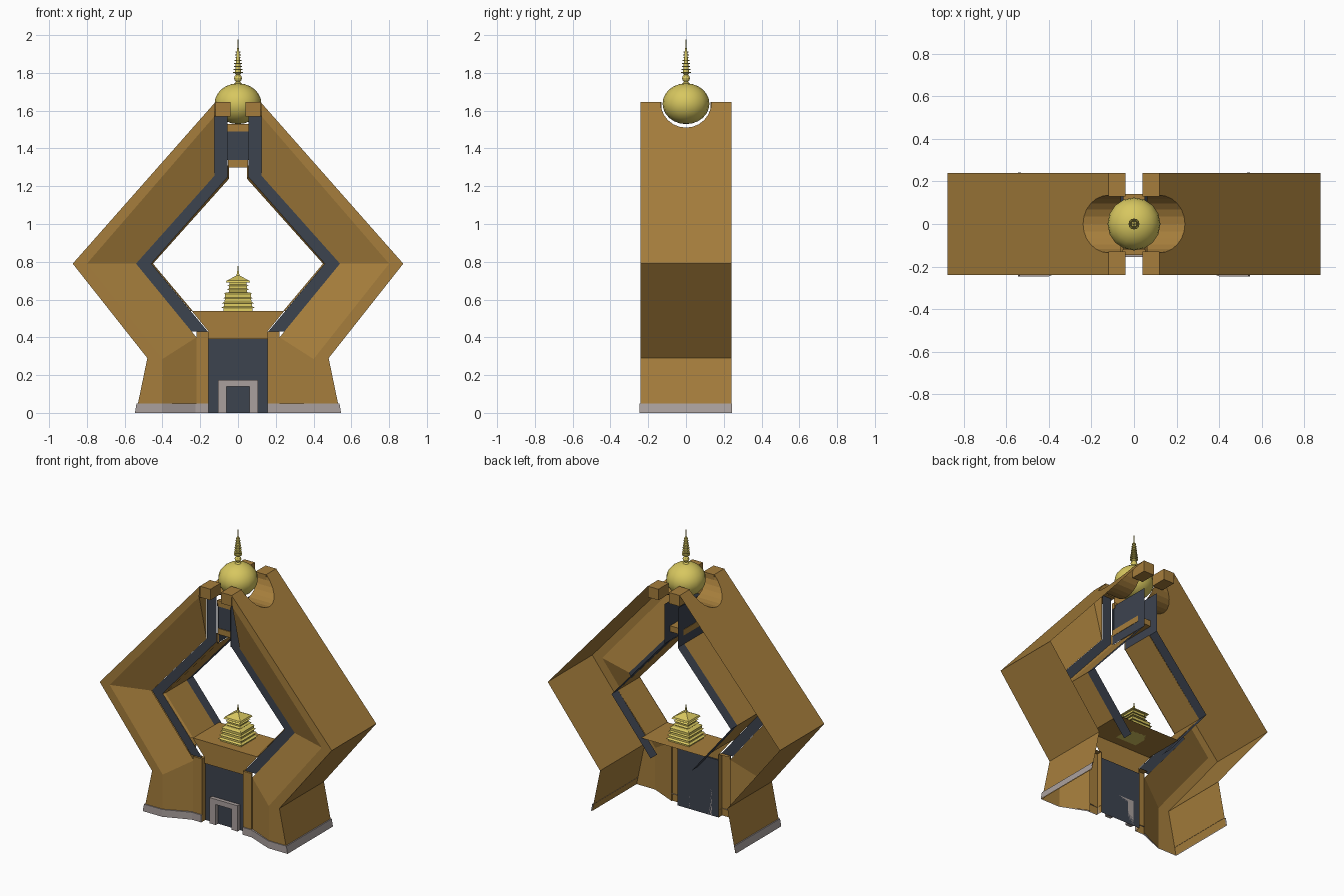
import bpy, bmesh, math

if "Cube" in bpy.data.objects:
    bpy.data.objects.remove(bpy.data.objects["Cube"])


def material(name, r, g, b):
    m = bpy.data.materials.new(name)
    m.diffuse_color = (r, g, b, 1)
    m.use_nodes = True
    m.node_tree.nodes["Principled BSDF"].inputs["Base Color"].default_value = m.diffuse_color
    return m


BROWN = material("bronze_brown", .38, .208, .045)
SLATE = material("slate_blue", .046, .056, .078)
STONE = material("pale_stone", .40, .35, .34)
GOLD = material("pale_gold", .68, .57, .115)


def finish(name, bm, mat):
    me = bpy.data.meshes.new(name)
    bmesh.ops.remove_doubles(bm, verts=bm.verts, dist=.0005)
    bm.to_mesh(me)
    bm.free()
    me.materials.append(mat)
    ob = bpy.data.objects.new(name, me)
    bpy.context.collection.objects.link(ob)
    return ob


def faces(name, polys, mat, mirror=True):
    """Flat sheet polygons, mirrored to the left half when asked."""
    bm = bmesh.new()
    for p in polys:
        bm.faces.new([bm.verts.new(v) for v in p])
        if mirror:
            bm.faces.new([bm.verts.new((-x, y, z)) for x, y, z in reversed(p)])
    return finish(name, bm, mat)


def strip(name, a, b, mat):
    """Quads between two 3D paths of equal length."""
    return faces(name, [(a[i], a[i + 1], b[i + 1], b[i]) for i in range(len(a) - 1)], mat)


def at(path, y):
    return [(x, y, z) for x, z in path]


def box(name, x, y, z, mat, mirror=False):
    bm = bmesh.new()
    for s in ((1, -1) if mirror else (1,)):
        r = bmesh.ops.create_cube(bm, size=1)
        for v in r["verts"]:
            v.co = (s * (x[0] + (v.co.x + .5) * (x[1] - x[0])),
                    y[0] + (v.co.y + .5) * (y[1] - y[0]),
                    z[0] + (v.co.z + .5) * (z[1] - z[0]))
    bmesh.ops.recalc_face_normals(bm, faces=bm.faces)
    return finish(name, bm, mat)


def lathe(name, prof, n, mat, turn=0, grow=1):
    """Turned solid from (radius, height) points."""
    bm = bmesh.new()
    rings = [[bm.verts.new((r * grow * math.cos(turn + 2 * math.pi * k / n),
                            r * grow * math.sin(turn + 2 * math.pi * k / n), z))
              for k in range(n)] for r, z in prof]
    for lo, hi in zip(rings, rings[1:]):
        for k in range(n):
            bm.faces.new((lo[k], lo[(k + 1) % n], hi[(k + 1) % n], hi[k]))
    return finish(name, bm, mat)


# Outer side walls, open towards the back, upper part notched for the globe
D = .24
outer = [(.54, 0), (.48, .29), (.875, .79)]
strip("outer_lower_wall", at(outer, -D), at(outer, D), BROWN)


def slope_x(z):
    return .12 + (1.645 - z) * .755 / .855


arc = [(.135 * math.cos(math.pi * k / 12), 1.645 - .135 * math.sin(math.pi * k / 12))
       for k in range(13)]
edge = [(slope_x(z), y, z) for y, z in arc]
faces("outer_upper_wall",
      [[(.875, -D, .79), (.875, D, .79), (.12, D, 1.645)] + edge + [(.12, -D, 1.645)]], BROWN)
strip("globe_cradle", edge, [(.06, y, z) for y, z in arc], BROWN)

# Front facade: outer flat rim, then facets sloping inwards
rim = outer + [(.12, 1.645)]
crease = [(.4, 0), (.4, .285), (.8, .79), (.125, 1.57)]
inner = [(.22, 0), (.22, .40), (.54, .79), (.125, 1.255), (.125, 1.57)]
strip("front_rim", at(rim, -D), at(crease, -D), BROWN)
strip("front_sloping_facets", at(crease + crease[-1:], -D), at(inner, -.16), BROWN)

# Slate band around the opening
strip("slate_band",
      at([(.245, .43), (.54, .79), (.125, 1.255), (.125, 1.57)], -.155),
      at([(.16, .43), (.46, .79), (.055, 1.25), (.055, 1.57)], -.155), SLATE)

# Reveal through the opening, with slate rear edge
lip = [(.25, .54), (.46, .79), (.055, 1.25), (.055, 1.31)]
reveal = [(.24, .54), (.45, .79), (.047, 1.24), (.047, 1.31)]
strip("reveal_lip", at(lip, -.155), at(reveal, -.14), BROWN)
strip("reveal", at(reveal[:3], -.14), at(reveal[:3], .09), BROWN)
rear = [(.155, .43), (.45, .79), (.05, 1.24), (.05, 1.51)]
strip("reveal_rear_edge", at(rear, .09), at(rear, .16), SLATE)
upper = [(.05, 1.24), (.05, 1.51)]
strip("upper_reveal", at(upper, -.15), at(upper, .09), SLATE)

# Top blocks and lintel
box("top_front_block", (.04, .12), (-D, -.13), (1.57, 1.645), BROWN, True)
box("top_back_block", (.04, .12), (.13, D), (1.57, 1.645), BROWN, True)
box("lintel_panel", (-.055, .055), (-.14, -.132), (1.34, 1.49), SLATE)
box("lintel_ledge", (-.052, .052), (-.145, .1), (1.30, 1.34), BROWN)
box("lintel_cap", (-.055, .055), (-.145, -.12), (1.49, 1.53), BROWN)

# Pilasters, entrance and stone plinth
pil = [(.22, -.16), (.22, -.168), (.155, -.168), (.155, -.13)]
strip("pilaster", [(x, y, 0) for x, y in pil], [(x, y, .43) for x, y in pil], BROWN)
faces("pilaster_top", [[(x, y, .43) for x, y in [(.22, -.168), (.155, -.168), (.155, -.13), (.22, -.13)]]],
      BROWN)
faces("entrance_panel", [[(-.155, -.13, 0), (.155, -.13, 0), (.155, -.13, .39), (-.155, -.13, .39)]],
      SLATE, False)
box("door_jamb", (.06, .105), (-.155, -.13), (0, .175), STONE, True)
box("door_head", (-.06, .06), (-.155, -.13), (.14, .175), STONE)
plan = [(.155, -.13), (.155, -.175), (.225, -.175), (.4, -.246), (.546, -.246), (.546, .243)]
top = plan[:4] + [(.537, -.246), (.537, .243)]
back = [(.156, -.13), (.156, -.166), (.22, -.16), (.4, -.24), (.528, -.24), (.528, .24)]
strip("plinth", [(x, y, 0) for x, y in plan], [(x, y, .05) for x, y in top], STONE)
strip("plinth_top", [(x, y, .05) for x, y in top], [(x, y, .05) for x, y in back], STONE)

# Platform over the entrance
faces("platform_front", [[(-.155, -.14, .39), (.155, -.14, .39), (.155, -.14, .43),
                          (.245, -.14, .54), (-.245, -.14, .54), (-.155, -.14, .43)]], BROWN, False)
faces("platform_top", [[(-.24, -.14, .54), (.24, -.14, .54), (.24, .14, .54), (-.24, .14, .54)]],
      BROWN, False)
faces("platform_soffit", [[(-.155, -.14, .39), (.155, -.14, .39), (.155, -.13, .39), (-.155, -.13, .39)]],
      SLATE, False)

# Small square pagoda
SQ = dict(n=4, mat=GOLD, turn=math.pi / 4, grow=math.sqrt(2))
lathe("pagoda_body", [(0, .54), (.078, .54), (.07, .60), (.07, .63), (.048, .64), (.045, .695),
                      (.065, .69), (.06, .70), (.022, .72), (.008, .728), (.004, .75), (0, .79)], **SQ)
for i, (w, z) in enumerate([(.09, .555), (.085, .58), (.08, .605), (.075, .63), (.06, .65), (.056, .672)]):
    lathe("pagoda_eave_%d" % i, [(0, z), (w, z), (w - .012, z + .008), (0, z + .008)], **SQ)

# Globe
bm = bmesh.new()
bmesh.ops.create_uvsphere(bm, u_segments=16, v_segments=12, radius=1)
for v in bm.verts:
    v.co = (v.co.x * .124, v.co.y * .124, 1.637 + v.co.z * .108)
for f in bm.faces:
    f.smooth = True
finish("globe", bm, GOLD)

# Spire with stacked rings
lathe("spire", [(0, 1.74), (.02, 1.743), (.011, 1.752), (.018, 1.762), (.021, 1.772), (.018, 1.782),
                (.01, 1.79), (.016, 1.797), (.008, 1.90), (.004, 1.93), (0, 2.0)], 12, GOLD)
for i in range(8):
    z, r = 1.80 + i * .0155, .026 - i * .0019
    lathe("spire_ring_%d" % i, [(0, z), (r, z), (r, z + .005), (0, z + .005)], 12, GOLD)
